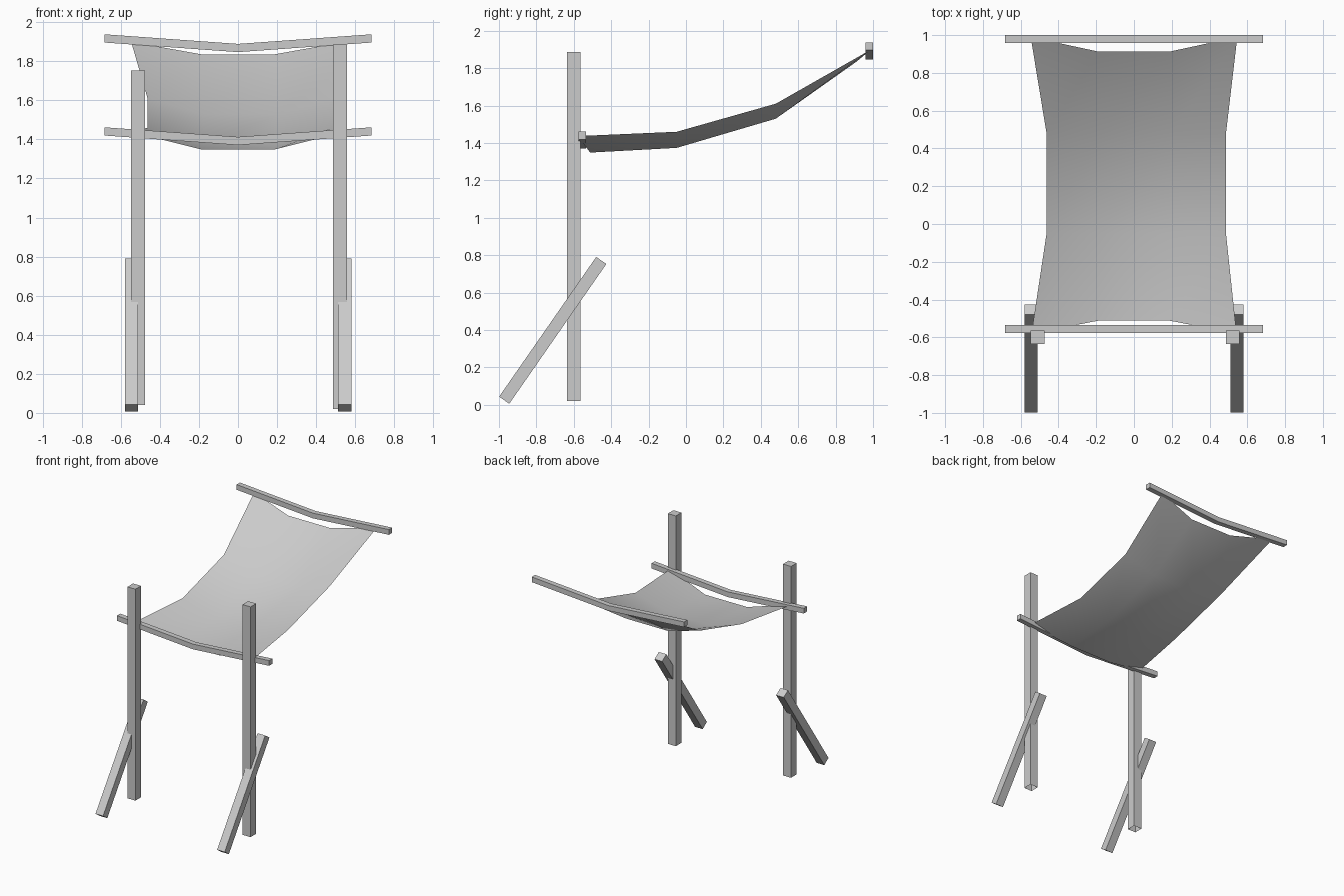
import bpy
from mathutils import Vector

cube = bpy.data.objects.get("Cube")
if cube:
    bpy.data.objects.remove(cube, do_unlink=True)

# One plain grey for wood and cloth
GREY = (0.6, 0.6, 0.6, 1.0)
mat = bpy.data.materials.new("light grey")
mat.use_nodes = True
mat.diffuse_color = GREY
mat.node_tree.nodes["Principled BSDF"].inputs["Base Color"].default_value = GREY


def add_mesh(name, verts, faces, smooth=False):
    mesh = bpy.data.meshes.new(name)
    mesh.from_pydata(verts, [], faces)
    mesh.materials.append(mat)
    for poly in mesh.polygons:
        poly.use_smooth = smooth
    mesh.update()
    obj = bpy.data.objects.new(name, mesh)
    bpy.context.collection.objects.link(obj)
    return obj


def beam(name, path, u, v, caps=(True, True)):
    """Sweep a rectangle with half-axes u and v along a path of points."""
    u, v = Vector(u), Vector(v)
    verts, faces = [], []
    for p in path:
        p = Vector(p)
        verts += [p - u - v, p + u - v, p + u + v, p - u + v]
    for s in range(len(path) - 1):
        a = 4 * s
        for i in range(4):
            j = (i + 1) % 4
            faces.append((a + i, a + j, a + 4 + j, a + 4 + i))
    if caps[0]:
        faces.append((3, 2, 1, 0))
    if caps[1]:
        n = len(verts) - 4
        faces.append((n, n + 1, n + 2, n + 3))
    return add_mesh(name, verts, faces)


# Upright posts, open underneath, the left one taller
for side, x, low, high in (("right", -0.511, 0.04, 1.754), ("left", 0.522, 0.02, 1.887)):
    beam(side + "_post", [(x, -0.6, low), (x, -0.6, high)],
         (0.036, 0, 0), (0, 0.036, 0), caps=(False, True))

# Slanted braces leaning on the posts
foot, head = Vector((0, -0.972, 0.025)), Vector((0, -0.453, 0.772))
along = (head - foot).normalized()
across = Vector((0, -along.z, along.y)) * 0.033
for side, x in (("right", -0.545), ("left", 0.546)):
    offset = Vector((x, 0, 0))
    beam(side + "_brace", [foot + offset, head + offset], (0.034, 0, 0), -across)

# Sagging crossbars
for name, y, z in (("front_crossbar", -0.555, 1.441), ("back_crossbar", 0.98, 1.917)):
    beam(name, [(-0.683, y, z), (0, y, z - 0.049), (0.683, y, z)],
         (0, 0.021, 0), (0, 0, 0.021))

# Hanging cloth: per row, edge y, middle y, edge z, middle z, half width, x shift
rows = [
    (-0.58, -0.512, 1.437, 1.349, 0.543, 0.0),
    (-0.05, -0.05, 1.46, 1.374, 0.475, 0.012),
    (0.48, 0.48, 1.61, 1.53, 0.475, 0.012),
    (0.99, 0.913, 1.9, 1.836, 0.547, 0.0),
]
verts, faces = [], []
for ye, ym, ze, zm, w, dx in rows:
    verts += [(dx - w, ye, ze), (dx - 0.19, ym, zm), (dx + 0.19, ym, zm), (dx + w, ye, ze)]
for r in range(3):
    for c in range(3):
        a = 4 * r + c
        faces.append((a, a + 1, a + 5, a + 4))
add_mesh("cloth", verts, faces, smooth=True)
